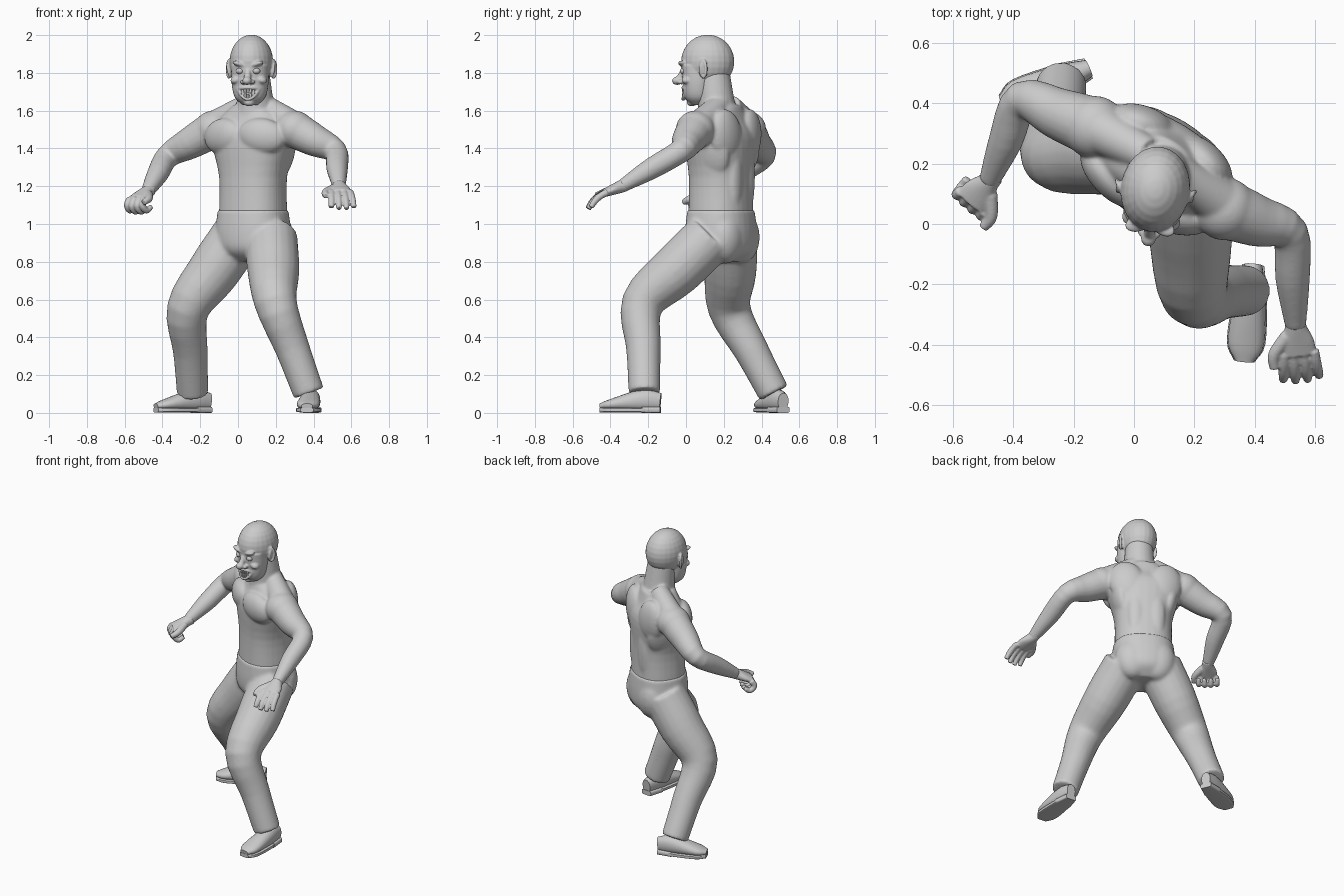
import bpy, bmesh, math
from mathutils import Vector, Matrix, Euler

cube = bpy.data.objects.get("Cube")
if cube:
    bpy.data.objects.remove(cube, do_unlink=True)

GREY = (0.6, 0.6, 0.6, 1)
clay = bpy.data.materials.new("plain grey")
clay.use_nodes = True
clay.diffuse_color = GREY
clay.node_tree.nodes["Principled BSDF"].inputs["Base Color"].default_value = GREY


def turned_frame(x, y, degrees):
    return Matrix.Translation((x, y, 0)) @ Matrix.Rotation(math.radians(degrees), 4, 'Z')


WORLD = Matrix.Identity(4)
TORSO = turned_frame(.08, .185, -31)
HEAD = turned_frame(.07, .11, -8)
X, Y, Z = Vector((1, 0, 0)), Vector((0, 1, 0)), Vector((0, 0, 1))
SIDES = (-1, 1)


def smooth_path(rows, steps=4):
    """Catmull-Rom curve through vectors of any size."""
    rows = [rows[0] * 2 - rows[1]] + rows + [rows[-1] * 2 - rows[-2]]
    path = []
    for before, start, end, after in zip(rows, rows[1:], rows[2:], rows[3:]):
        slope_in, slope_out = (end - before) / 2, (after - start) / 2
        for k in range(steps):
            t = k / steps
            ease = t * t * (3 - 2 * t)
            path.append(start.lerp(end, ease) + slope_in * (t * (1 - t) ** 2)
                        - slope_out * (t * t * (1 - t)))
    return path + [rows[-2]]


def loft(bm, rows, ref=Z, frame=WORLD, power=2, sides=20):
    """Closed tube through rows of (centre, half width, half depth)."""
    path = smooth_path([Vector((*centre, wide, deep)) for centre, wide, deep in rows])
    mids = [Vector(p[:3]) for p in path]
    rings = []
    for i, p in enumerate(path):
        along = (mids[min(i + 1, len(mids) - 1)] - mids[max(i - 1, 0)]).normalized()
        u = (ref - along * ref.dot(along)).normalized()
        v = along.cross(u)
        ring = []
        for k in range(sides):
            angle = math.tau * k / sides
            c, s = (math.copysign(abs(w) ** (2 / power), w)
                    for w in (math.cos(angle), math.sin(angle)))
            ring.append(bm.verts.new(frame @ (mids[i] + u * (p[3] * c) + v * (p[4] * s))))
        rings.append(ring)
    for ring, following in zip(rings, rings[1:]):
        for k in range(sides):
            j = (k + 1) % sides
            bm.faces.new((ring[k], ring[j], following[j], following[k]))
    bm.faces.new(rings[0][::-1])
    bm.faces.new(rings[-1])


def tube(bm, points, radii, ref=Z, frame=WORLD):
    loft(bm, [(point, r, r) for point, r in zip(points, radii)], ref, frame)


def stack(bm, frame, *levels):
    """Upright body section through levels of (height, half width, half depth)."""
    loft(bm, [(Z * height, wide, deep) for height, wide, deep in levels], X, frame, 2.3, 32)


def limb(bm, root, joint, end, radii, ref):
    """Two straight bones, with a radius at each joint and each bone's middle."""
    root, joint, end = Vector(root), Vector(joint), Vector(end)
    tube(bm, [root, root.lerp(joint, .5), joint, joint.lerp(end, .5), end], radii, ref)


def blob(bm, pos, radii, rot=(0, 0, 0), frame=WORLD):
    turn = Euler([math.radians(r) for r in rot]).to_matrix().to_4x4()
    bmesh.ops.create_uvsphere(bm, u_segments=24, v_segments=14, radius=1, matrix=(
        frame @ Matrix.Translation(pos) @ turn @ Matrix.Diagonal((*radii, 1))))


def pair(bm, frame, pos, radii, tilt=0, yaw=0):
    """Ellipsoid mirrored across the frame's middle."""
    for side in SIDES:
        blob(bm, (side * pos[0], *pos[1:]), radii, (0, side * tilt, side * yaw), frame)


def finish(name, bm, voxel=0, softness=4):
    """Turn the mesh into an object, melting its pieces together if voxel is set."""
    bmesh.ops.recalc_face_normals(bm, faces=bm.faces)
    mesh = bpy.data.meshes.new(name)
    bm.to_mesh(mesh)
    bm.free()
    mesh.materials.append(clay)
    mesh.shade_smooth()
    ob = bpy.data.objects.new(name, mesh)
    bpy.context.collection.objects.link(ob)
    if voxel:
        melt = ob.modifiers.new("melt", 'REMESH')
        melt.mode, melt.voxel_size, melt.use_smooth_shade = 'VOXEL', voxel, True
        soften = ob.modifiers.new("soften", 'SMOOTH')
        soften.factor, soften.iterations = .5, softness
    else:
        mesh.set_sharp_from_angle(angle=math.radians(40))


def hand(name, wrist, forward, thumb_side, curl):
    """Palm, thumb and four fingers that bend by curl degrees at each joint."""
    bm = bmesh.new()
    wrist, forward = Vector(wrist), Vector(forward).normalized()
    across = forward.cross(Z).normalized() * thumb_side
    down = forward.cross(forward.cross(Z)).normalized()
    knuckles = wrist + forward * .1
    loft(bm, [(wrist - forward * .03, .034, .034), (wrist, .036, .034),
              (wrist.lerp(knuckles, .5), .055, .028), (knuckles, .06, .022)], across)
    for finger in range(4):
        spread = across * (finger - 1.5)
        point = knuckles + spread * .033 - forward * .01
        points = [point]
        for bend in range(3):
            angle = math.radians(curl * (bend + .5))
            reach = forward * math.cos(angle) + down * math.sin(angle) + spread * .06
            point = point + reach * (.046 - .004 * abs(finger - 1.5))
            points.append(point)
        tube(bm, points, (.019, .018, .017, .014), across)
    tube(bm, [wrist + forward * f + across * a for f, a in ((.03, .03), (.09, .08), (.14, .085))],
         (.024, .021, .016), down)
    finish(name, bm, .005, 3)


# Bare upper body: torso, neck and muscles
bm = bmesh.new()
stack(bm, TORSO, (1.03, .18, .16), (1.25, .18, .157), (1.45, .23, .165), (1.55, .2, .125),
      (1.63, .1, .1))
tube(bm, [(.085, .17, 1.55), (.09, .16, 1.65), (.08, .145, 1.8)], (.11, .097, .087), X)
pair(bm, TORSO, (.12, -.108, 1.465), (.13, .062, .095), 8, 15)   # chest
pair(bm, TORSO, (.12, .1, 1.47), (.11, .06, .14), 12, -12)       # shoulder blades
pair(bm, TORSO, (.06, .12, 1.25), (.06, .04, .22))               # lower back
pair(bm, TORSO, (.155, .03, 1.38), (.055, .11, .15), 12)         # flanks
for side in SIDES:                                               # neck muscles
    tube(bm, [(side * .05, .02, 1.63), (side * .22, .01, 1.53)], (.06, .08), Y, TORSO)

# Arms: the left hand open, the right one curled
ARM = (.1, .086, .064, .057, .035)
for label, shoulder, elbow, wrist, forward, thumb_side, curl in (
        ("left", (.3, .05, 1.5), (.515, -.03, 1.385), (.535, -.34, 1.2), (.1, -.9, -.35), 1, 14),
        ("right", (-.13, .32, 1.5), (-.37, .41, 1.36), (-.48, .14, 1.17), (-.6, -.7, -.4), -1, 75)):
    blob(bm, shoulder, (.105, .105, .1))
    limb(bm, shoulder, elbow, wrist, ARM, Z)
    hand(label + "_hand", wrist, forward, thumb_side, curl)
finish("bare_upper_body", bm, .007, 14)

# Trousers: hips, seat and both bent legs
bm = bmesh.new()
stack(bm, TORSO, (1.075, .187, .166), (.95, .197, .177), (.86, .17, .165), (.8, .09, .1))
pair(bm, TORSO, (.08, .08, .93), (.11, .09, .14))
LEG = (.14, .138, .113, .092, .084)
limb(bm, (.175, .13, .93), (.2, -.23, .58), (.375, -.22, .105), LEG, X)
limb(bm, (0, .24, .94), (-.265, .23, .55), (-.24, .465, .105), LEG, X)
finish("trousers", bm, .009, 14)


# Shoes: an upper, a thin sole of the same outline, and a heel block
def shoe(name, heel, toe):
    heel, toe = Vector((*heel, 0)), Vector((*toe, 0))
    side = (toe - heel).cross(Z)
    outline = [(heel.lerp(toe, place), height, wide, deep) for place, height, wide, deep in (
        (0, .06, .03, .045), (.3, .066, .05, .058), (.8, .045, .06, .03), (1, .035, .03, .015))]
    bm = bmesh.new()
    loft(bm, [(p + Z * height, wide, deep) for p, height, wide, deep in outline], side, power=2.2)
    loft(bm, [(p + Z * .015, wide + .004, .012) for p, _, wide, _ in outline], side, power=6)
    loft(bm, [(p + Z * .016, wide + .006, .016) for p, _, wide, _ in outline[:2]], side, power=6)
    finish(name, bm)


shoe("left_shoe", (.395, -.135), (.365, -.455))
shoe("right_shoe", (-.15, .515), (-.435, .395))

# Head: skull, jaw, brow, nose, cheeks and lips
bm = bmesh.new()
blob(bm, (0, .005, 1.86), (.115, .142, .142), frame=HEAD)
face = HEAD @ Matrix.Translation((0, -.045, 0))
stack(bm, face, (1.63, .04, .035), (1.67, .08, .07), (1.74, .097, .08), (1.84, .1, .09))
pair(bm, HEAD, (.045, -.118, 1.845), (.042, .026, .014), -20, -18)   # brow
pair(bm, HEAD, (.065, -.094, 1.765), (.034, .03, .022), 20, -25)     # cheeks
pair(bm, HEAD, (.024, -.138, 1.752), (.015, .018, .013))             # nostrils
blob(bm, (0, -.158, 1.758), (.025, .028, .022), frame=HEAD)          # nose tip
blob(bm, (0, -.08, 1.643), (.03, .026, .02), frame=HEAD)             # chin
tube(bm, [(0, -.115, 1.83), (0, -.15, 1.76)], (.014, .02), X, HEAD)  # nose bridge
MOUTH_CORNER = 1.718


def mouth_point(across, height):
    """Point on the curved grin; across runs from -1 to 1."""
    bow = across * across
    return Vector((across * .06, bow * .026 - .127, height + bow * (MOUTH_CORNER - height)))


for height in (1.722, 1.66):
    tube(bm, [mouth_point(i / 2, height) for i in range(-2, 3)], [.009] * 5, Z, HEAD)

# Ears: thin shell with a raised rim
for side in SIDES:
    blob(bm, (side * .115, -.005, 1.82), (.012, .022, .046), (0, 8 * side, 25 * side), HEAD)
    arc = [math.radians(angle) for angle in range(-90, 170, 50)]
    tube(bm, [(side * (.117 + .013 * math.cos(a)), .02 * math.cos(a) - .005,
               1.82 + .047 * math.sin(a)) for a in arc], [.008] * len(arc), X, HEAD)
finish("head", bm, .005)

# Eyes and teeth
bm = bmesh.new()
pair(bm, HEAD, (.044, -.117, 1.81), (.021, .02, .017))
finish("eyes", bm)

bm = bmesh.new()
for i in range(-3, 4):
    for low, high in ((1.695, 1.718), (1.666, 1.688)):
        ends = [mouth_point(i / 4, height) + Y * .002 for height in (low, high)]
        loft(bm, [(end, .0065, .0065) for end in ends], X, HEAD, 4, 12)
finish("teeth", bm)
